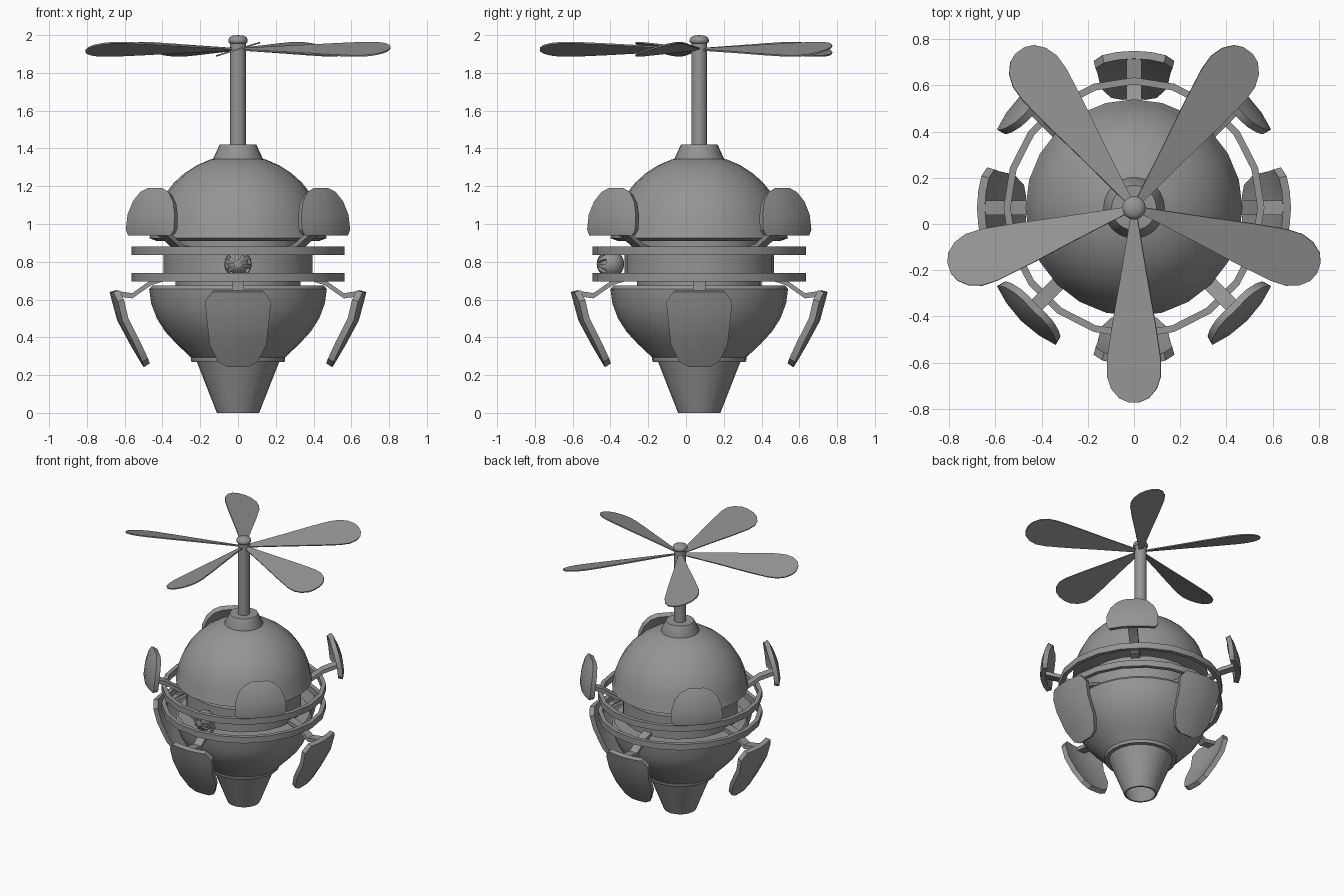
import bpy, bmesh
from math import sin, cos, pi, radians
from mathutils import Matrix, Vector

if "Cube" in bpy.data.objects:
    bpy.data.objects.remove(bpy.data.objects["Cube"])

CY = 0.07  # the main axis sits slightly behind the origin
dark = bpy.data.materials.new("dark_grey")
dark.diffuse_color = (0.3, 0.3, 0.3, 1)
dark.use_nodes = True
dark.node_tree.nodes["Principled BSDF"].inputs["Base Color"].default_value = dark.diffuse_color


def make(name, bm, mat=None, smooth=35, thick=0):
    """Turn a bmesh into an object, optionally thickened inward."""
    if mat:
        bmesh.ops.transform(bm, matrix=mat, verts=bm.verts)
    if not thick:
        bmesh.ops.recalc_face_normals(bm, faces=bm.faces)
    me = bpy.data.meshes.new(name)
    bm.to_mesh(me)
    bm.free()
    me.materials.append(dark)
    ob = bpy.data.objects.new(name, me)
    bpy.context.collection.objects.link(ob)
    bpy.ops.object.select_all(action='DESELECT')
    ob.select_set(True)
    bpy.context.view_layer.objects.active = ob
    if thick:
        m = ob.modifiers.new("thickness", 'SOLIDIFY')
        m.thickness, m.offset = thick, -1
        bpy.ops.object.modifier_apply(modifier=m.name)
    bpy.ops.object.shade_smooth_by_angle(angle=radians(smooth))
    return ob


def around(a):
    return Matrix.Translation((0, CY, 0)) @ Matrix.Rotation(a, 4, 'Z')


def lathe(name, profile, n=24, loop=False, smooth=35):
    """Revolve (radius, z) points; loop joins the last point to the first."""
    bm = bmesh.new()
    vs = [bm.verts.new((r, 0, z)) for r, z in profile]
    es = [bm.edges.new(p) for p in zip(vs, vs[1:])]
    if loop:
        es.append(bm.edges.new((vs[-1], vs[0])))
    bmesh.ops.spin(bm, geom=vs + es, cent=(0, 0, 0), axis=(0, 0, 1),
                   angle=2 * pi, steps=n, use_duplicate=False)
    bmesh.ops.remove_doubles(bm, verts=bm.verts, dist=1e-4)
    return make(name, bm, around(0), smooth)


def plate(name, rows, a):
    """Curved shield from rows of (z, radius, half width), facing outward."""
    bm = bmesh.new()
    cols = (-1, -0.55, 0, 0.55, 1)
    grid = [[bm.verts.new((r - (u * h) ** 2, u * h, z)) for u in cols]
            for z, r, h in rows]
    for lo, hi in zip(grid, grid[1:]):
        for i in range(4):
            bm.faces.new((lo[i], lo[i + 1], hi[i + 1], hi[i]))
    make(name, bm, around(a), 30, 0.035)


def strut(name, path, a, w=0.032, t=0.014):
    """Flat bar following (radius, z) points."""
    bm = bmesh.new()
    rings = [[bm.verts.new((r, s * w, z + k * t))
              for s, k in ((-1, -1), (1, -1), (1, 1), (-1, 1))] for r, z in path]
    for p, q in zip(rings, rings[1:]):
        for i in range(4):
            j = (i + 1) % 4
            bm.faces.new((p[i], p[j], q[j], q[i]))
    bm.faces.new(rings[0])
    bm.faces.new(rings[-1])
    make(name, bm, around(a), 20)


# Upper dome, lower bowl and recessed core
dome = [(0.465 * cos(t), 0.9 + 0.465 * sin(t))
        for t in [radians(6 + i * 84 / 9) for i in range(10)]]
dome[-1] = (0, 1.365)
lathe("upper_dome", [(0, 0.905), (0.43, 0.91), (0.47, 0.925)] + dome)
lathe("lower_bowl", [(0, 0.675), (0.455, 0.675), (0.47, 0.655), (0.46, 0.58),
                     (0.43, 0.5), (0.385, 0.43), (0.325, 0.365),
                     (0.24, 0.285), (0, 0.285)])
lathe("core", [(0, 0.67), (0.33, 0.67), (0.33, 0.7), (0.395, 0.7), (0.395, 0.87),
               (0.33, 0.87), (0.33, 0.91), (0, 0.91)])

# Bottom nozzle with its collar, hollow inside
lathe("nozzle_collar", [(0, 0.27), (0.245, 0.27), (0.25, 0.28), (0.25, 0.292), (0, 0.292)])
lathe("nozzle", [(0.22, 0.275), (0.112, 0), (0.1, 0), (0.19, 0.24), (0, 0.24)])

# Rotor shaft, mount and cap
lathe("shaft_mount", [(0, 1.33), (0.132, 1.335), (0.132, 1.345), (0.097, 1.42), (0, 1.42)])
lathe("shaft", [(0, 1.4), (0.042, 1.4), (0.042, 1.97), (0, 1.97)], 16)
lathe("shaft_cap", [(0, 1.955), (0.044, 1.956), (0.051, 1.964), (0.051, 1.976),
                    (0.044, 1.989), (0.027, 1.997), (0, 2.0)], 16, smooth=60)

# Two guard rings
for name, z in (("lower_ring", 0.695), ("upper_ring", 0.835)):
    lathe(name, [(0.535, z), (0.565, z), (0.565, z + 0.045), (0.535, z + 0.045)], 20, True)

# Rotor blades, pitched about their length
half = [(0.02, 0.012), (0.3, 0.06), (0.5, 0.097), (0.66, 0.122), (0.73, 0.122),
        (0.785, 0.102), (0.825, 0.066), (0.842, 0.025)]
for i in range(5):
    bm = bmesh.new()
    outline = half + [(x, -y) for x, y in reversed(half)]
    f = bm.faces.new([bm.verts.new((x, y, -0.004)) for x, y in outline])
    ext = bmesh.ops.extrude_face_region(bm, geom=[f])['geom']
    for v in ext:
        if isinstance(v, bmesh.types.BMVert):
            v.co.z += 0.008
    make(f"rotor_blade_{i + 1}", bm, around(radians(-90 + 72 * i))
         @ Matrix.Translation((0, 0, 1.925)) @ Matrix.Rotation(radians(17), 4, 'X'))

# Shields on bent struts: upper set on the diagonals, lower set on the axes
upper = [(0.94, 0.688, 0.162), (0.97, 0.692, 0.18), (1.05, 0.682, 0.176),
         (1.12, 0.66, 0.15), (1.17, 0.637, 0.105), (1.19, 0.625, 0.055)]
lower = [(0.243, 0.5, 0.055), (0.27, 0.517, 0.105), (0.36, 0.57, 0.15),
         (0.49, 0.64, 0.165), (0.59, 0.667, 0.175), (0.64, 0.68, 0.138)]
for i in range(4):
    a = i * pi / 2
    plate(f"lower_shield_{i + 1}", lower, a)
    strut(f"lower_strut_{i + 1}", [(0.38, 0.715), (0.46, 0.69), (0.56, 0.62), (0.65, 0.633)], a)
    d = a + pi / 4
    plate(f"upper_shield_{i + 1}", upper, d)
    strut(f"upper_strut_{i + 1}", [(0.38, 0.865), (0.45, 0.88), (0.55, 0.945), (0.66, 0.98)], d)

# Front bulb with radial slots
bm = bmesh.new()
bmesh.ops.create_uvsphere(bm, u_segments=16, v_segments=10, radius=0.073)
front = [f for f in bm.faces if 0.025 < f.calc_center_median().z < 0.066]
pick = [f for f in front
        if int((Vector((1, 0)).angle_signed(f.calc_center_median().xy) % (2 * pi)) / (pi / 8)) % 2]
ext = bmesh.ops.extrude_face_region(bm, geom=pick)['geom']
bmesh.ops.delete(bm, geom=pick, context='FACES')
for v in ext:
    if isinstance(v, bmesh.types.BMVert):
        v.co *= 0.78
make("front_bulb", bm, Matrix.Translation((0, -0.4, 0.788)) @ Matrix.Rotation(pi / 2, 4, 'X'))
